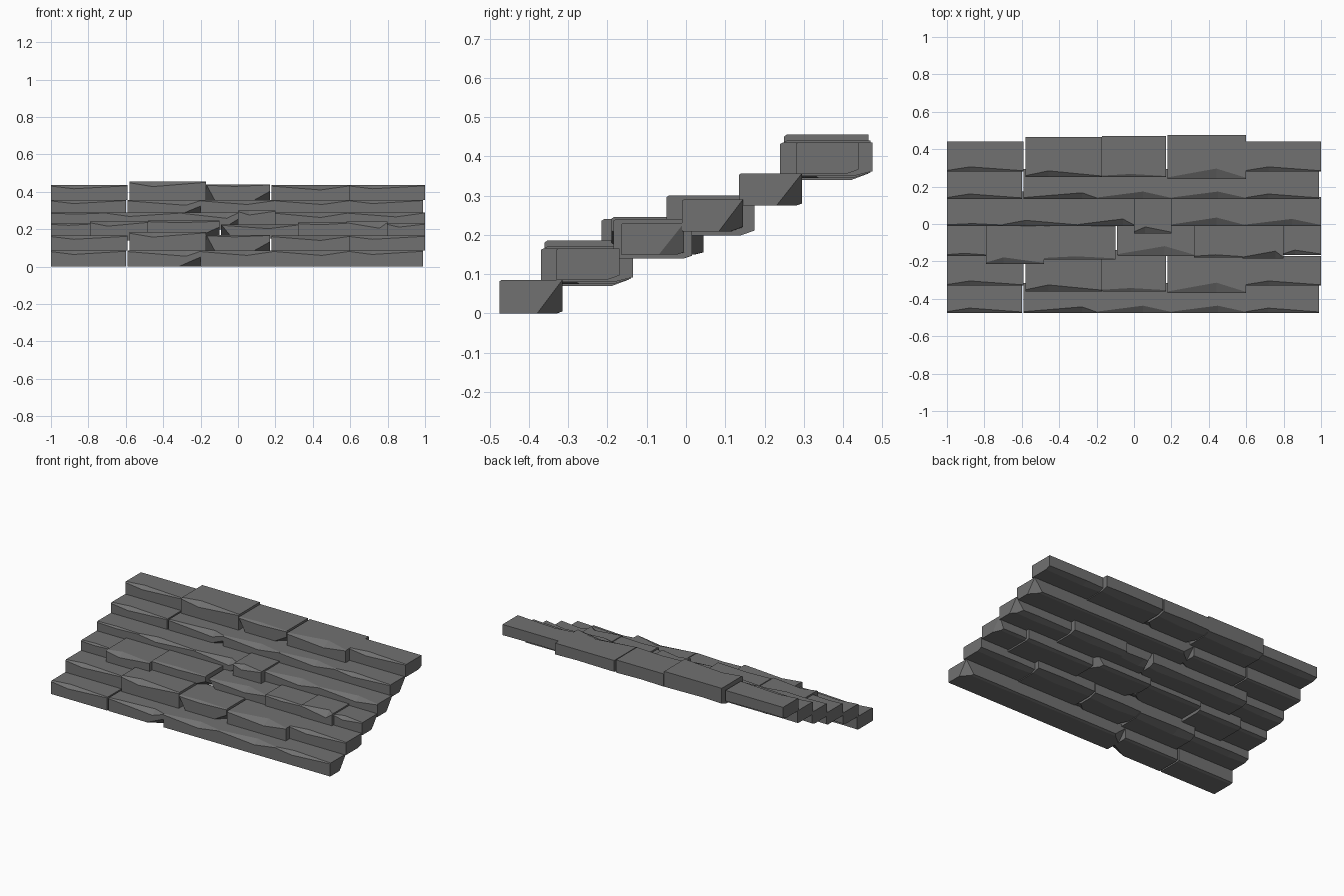
import bpy
import bmesh
from mathutils import Vector

default = bpy.data.objects.get("Cube")
if default:
    bpy.data.objects.remove(default, do_unlink=True)

# Stone colour
stone = bpy.data.materials.new("grey_stone")
grey = (0.165, 0.165, 0.165, 1)
stone.diffuse_color = grey
stone.use_nodes = True
shader = stone.node_tree.nodes["Principled BSDF"]
shader.inputs["Base Color"].default_value = grey
shader.inputs["Roughness"].default_value = 0.9

# Chip styles: position along the stone, depth across the top, drop down the front
CHIPS = {
    "end": (0.3, 0.16, 0.24),
    "wide": (0.62, 0.24, 0.3),
    "late": (0.8, 0.2, 0.35),
    "small": (0.45, 0.08, 0.12),
}

# Broken corners: three points of a cutting plane inside the unit stone
CORNERS = {
    "front_right": ((0.7, 0, 0), (1, 0, 0.6), (1, 0.4, 0)),
    "front_left": ((0.15, 0, 0), (0, 0, 1), (0, 0.5, 0)),
    "back_right": ((0.85, 1, 0), (1, 1, 1), (1, 0.6, 0)),
    "back_left": ((0.2, 1, 0), (0, 1, 0.8), (0, 0.6, 0)),
}


def section(depth, drop, under):
    """Outline of a stone from front to back, with a chipped top edge."""
    return [(0, 0), (1 - under, 0), (1, under * 0.7), (1, 1), (depth, 1), (0, 1 - drop)]


def break_corner(bm, points):
    a, b, c = (Vector(p) for p in points)
    normal = (b - a).cross(c - a).normalized()
    if normal.dot(Vector((0.5, 0.5, 0.5)) - a) > 0:
        normal.negate()
    cut = bmesh.ops.bisect_plane(bm, geom=bm.verts[:] + bm.edges[:] + bm.faces[:],
                                 plane_co=a, plane_no=normal, clear_outer=True)
    rim = [e for e in cut["geom_cut"] if isinstance(e, bmesh.types.BMEdge)]
    bmesh.ops.edgenet_fill(bm, edges=rim)


def make_stone(name, low, high, chip, corners, under):
    bm = bmesh.new()
    along, depth, drop = CHIPS[chip]
    outlines = [(0, section(0.04, 0.06, under)),
                (along, section(depth, drop, under * 1.3)),
                (1, section(0.03, 0.04, under))]
    rings = [[bm.verts.new((x, y, z)) for y, z in pts] for x, pts in outlines]
    for first, second in zip(rings, rings[1:]):
        for i in range(len(first)):
            j = (i + 1) % len(first)
            bm.faces.new((first[i], first[j], second[j], second[i]))
    bm.faces.new(rings[0])
    bm.faces.new(rings[-1])
    for corner in corners:
        break_corner(bm, CORNERS[corner])
    # Stretch the unit stone to its place
    low, high = Vector(low), Vector(high)
    for v in bm.verts:
        v.co = low + v.co * (high - low)
    bmesh.ops.recalc_face_normals(bm, faces=bm.faces[:])
    mesh = bpy.data.meshes.new(name)
    bm.to_mesh(mesh)
    bm.free()
    mesh.materials.append(stone)
    bpy.context.collection.objects.link(bpy.data.objects.new(name, mesh))


def make_row(name, front, back, base, top, stones, under):
    """Each stone: left end, right end, extra front, back, base, top, chip, corners."""
    for number, (x0, x1, df, db, dl, dh, chip, *corners) in enumerate(stones, 1):
        make_stone(f"{name}_stone_{number}", (x0, front - df, base - dl),
                   (x1, back + db, top + dh), chip, corners, under)


# Straight row, used for the first and fifth steps
straight = [
    (-1, -0.6, 0, 0, 0, 0, "end"),
    (-0.59, -0.2, 0, 0, 0, 0, "late", "front_right"),
    (-0.2, 0.2, 0, 0, 0, 0, "wide", "back_left"),
    (0.2, 0.6, 0, 0, 0, 0, "wide"),
    (0.6, 0.99, 0, 0, 0, 0, "end", "back_right"),
]
# Staggered row, used for the second and sixth steps
staggered = [
    (-1, -0.59, 0, 0, 0, 0, "end"),
    (-0.58, -0.17, 0.03, 0.025, 0.015, 0.02, "end"),
    (-0.17, 0.17, 0.03, 0.03, 0.01, 0.005, "small", "front_right", "front_left"),
    (0.18, 0.6, 0.04, 0.035, 0.005, 0, "wide"),
    (0.6, 1, 0, 0, 0, 0, "end"),
]
# Third step, with short uneven stones
broken = [
    (-1, -0.79, 0, 0, 0, 0, "small"),
    (-0.79, -0.48, 0.045, 0.02, 0.01, 0.01, "end"),
    (-0.48, -0.1, 0.02, 0.03, -0.01, 0.015, "small", "front_right"),
    (-0.09, 0.32, 0, 0.05, 0, -0.005, "wide", "front_left", "back_right"),
    (0.32, 0.58, 0.01, 0.02, 0.01, 0.005, "small"),
    (0.58, 0.8, 0.015, 0.02, 0.01, 0.01, "late"),
    (0.8, 1, -0.005, 0, 0, 0, "end", "back_right"),
]
# Fourth step
mixed = [
    (-1, -0.7, 0, 0, 0, 0, "small"),
    (-0.7, -0.3, 0, 0.03, 0.01, 0, "end"),
    (-0.3, 0, 0, 0.03, 0.01, 0, "late", "front_right"),
    (0, 0.2, 0.04, 0.02, 0.01, 0.01, "end", "back_left"),
    (0.2, 0.59, 0, 0.03, 0.01, 0, "wide"),
    (0.59, 1, 0, 0, 0, 0, "wide", "back_right"),
]

# The steps, climbing towards the back
make_row("first_step", -0.475, -0.315, 0, 0.085, straight, 0.08)
make_row("second_step", -0.33, -0.17, 0.085, 0.165, staggered, 0.2)
make_row("third_step", -0.17, -0.005, 0.15, 0.23, broken, 0.1)
make_row("fourth_step", -0.01, 0.145, 0.208, 0.29, mixed, 0.2)
make_row("fifth_step", 0.135, 0.295, 0.275, 0.356, straight, 0.08)
make_row("sixth_step", 0.28, 0.44, 0.355, 0.435, staggered, 0.2)
